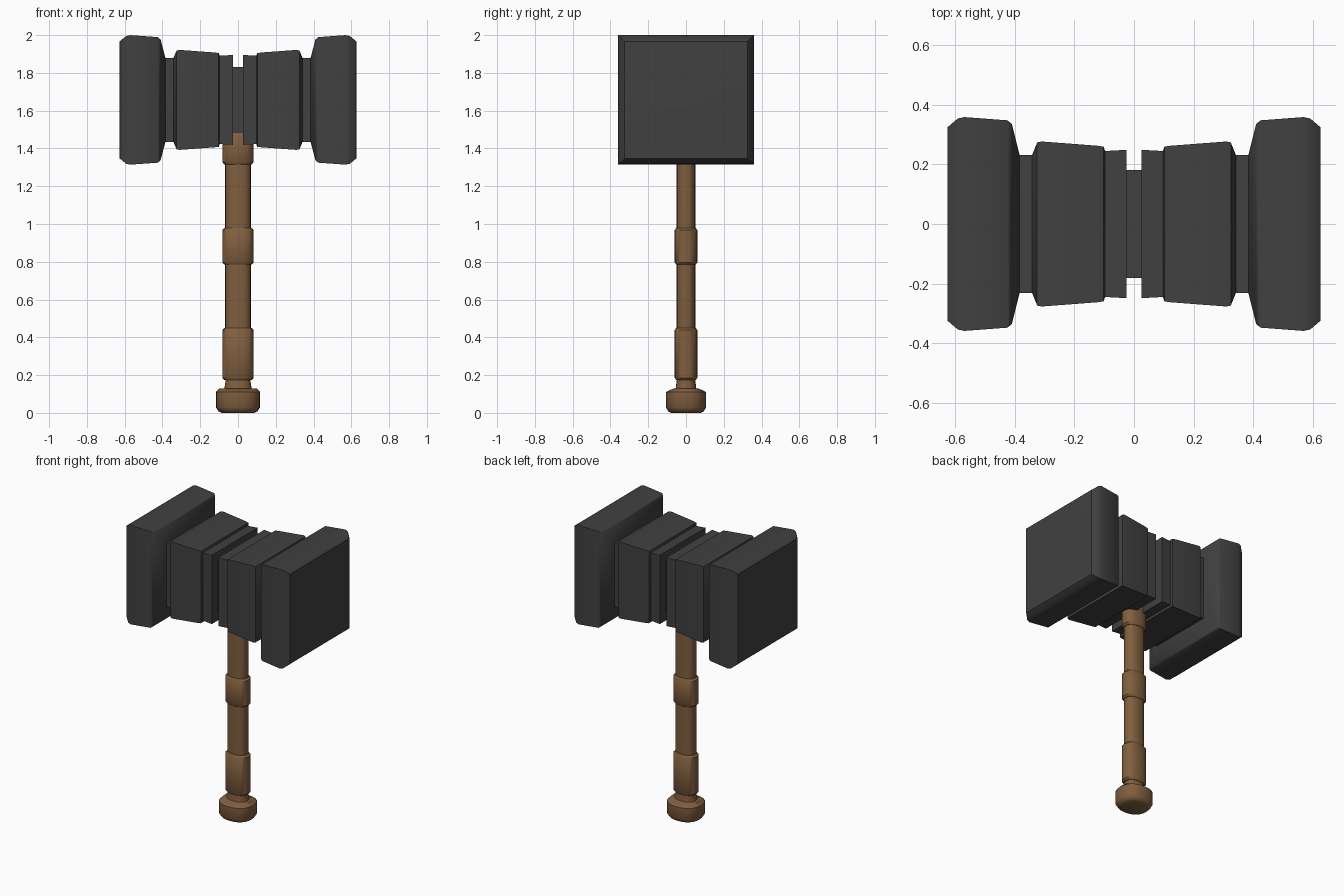
import bpy, bmesh, math

if "Cube" in bpy.data.objects:
    bpy.data.objects.remove(bpy.data.objects["Cube"])


def material(name, rgb):
    m = bpy.data.materials.new(name)
    m.diffuse_color = (*rgb, 1)
    m.use_nodes = True
    m.node_tree.nodes["Principled BSDF"].inputs["Base Color"].default_value = m.diffuse_color
    return m


IRON = material("dark iron", (0.052, 0.052, 0.052))
WOOD = material("brown wood", (0.22, 0.115, 0.05))


def loft(name, rings, mat, angle):
    """Skin a list of rings of points and cap both ends."""
    bm = bmesh.new()
    loops = [[bm.verts.new(p) for p in ring] for ring in rings]
    n = len(loops[0])
    for a, b in zip(loops, loops[1:]):
        for i in range(n):
            j = (i + 1) % n
            bm.faces.new((a[i], a[j], b[j], b[i]))
    bm.faces.new(loops[0][::-1])
    bm.faces.new(loops[-1])
    bmesh.ops.recalc_face_normals(bm, faces=bm.faces)
    me = bpy.data.meshes.new(name)
    bm.to_mesh(me)
    bm.free()
    me.materials.append(mat)
    ob = bpy.data.objects.new(name, me)
    bpy.context.collection.objects.link(ob)
    bpy.ops.object.select_all(action='DESELECT')
    ob.select_set(True)
    bpy.context.view_layer.objects.active = ob
    bpy.ops.object.shade_smooth_by_angle(angle=math.radians(angle))
    return ob


# Head: square sections along x, (x, half width), mirrored about the centre groove
half = [(0.026, 0.181), (0.026, 0.249), (0.097, 0.245), (0.102, 0.26),
        (0.125, 0.263), (0.31, 0.277), (0.325, 0.274), (0.342, 0.232),
        (0.384, 0.232), (0.41, 0.335), (0.424, 0.348), (0.57, 0.359),
        (0.592, 0.354), (0.626, 0.325), (0.627, 0.31)]
profile = [(-x, h) for x, h in reversed(half)] + half
ZC, ZS = 1.657, 0.955


def square(x, h):
    return [(x, sy * h, ZC + sz * h * ZS)
            for sy, sz in ((-1, -1), (1, -1), (1, 1), (-1, 1))]


loft("hammer_head", [square(x, h) for x, h in profile], IRON, 40)


# Handle: oval sections along z, (z, half x, half y)
def oval(z, rx, ry, n=24, p=0.85):
    pts = []
    for i in range(n):
        a = 2 * math.pi * i / n
        c, s = math.cos(a), math.sin(a)
        pts.append((math.copysign(abs(c) ** p, c) * rx,
                    math.copysign(abs(s) ** p, s) * ry, z))
    return pts


def handle_part(name, sections):
    loft(name, [oval(*s) for s in sections], WOOD, 40)


handle_part("pommel", [(0, 0.085, 0.078), (0.008, 0.103, 0.094), (0.03, 0.117, 0.107),
                       (0.11, 0.117, 0.107), (0.13, 0.098, 0.065)])
handle_part("shaft", [(0.12, 0.074, 0.056), (0.18, 0.064, 0.048),
                      (0.2, 0.068, 0.049), (1.5, 0.068, 0.049)])


# Raised grip bands with small chamfers
def band(name, z0, z1):
    handle_part(name, [(z0, 0.072, 0.051), (z0 + 0.012, 0.083, 0.06),
                       (z1 - 0.012, 0.083, 0.06), (z1, 0.072, 0.051)])


band("lower_grip", 0.173, 0.45)
band("middle_band", 0.785, 0.98)
band("upper_collar", 1.315, 1.49)
